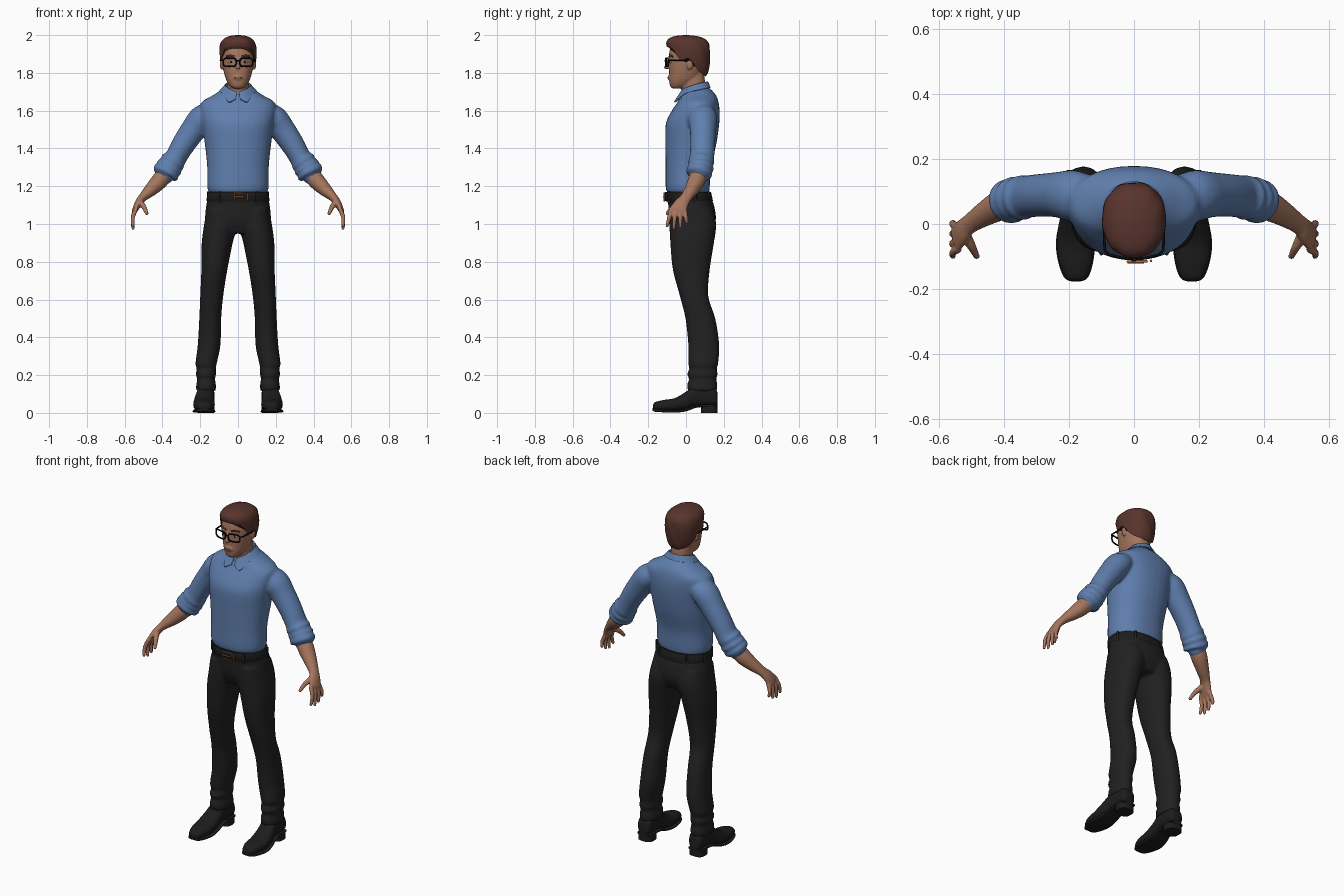
import bpy, bmesh, math
from mathutils import Vector, Matrix

cube = bpy.data.objects.get("Cube")
if cube:
    bpy.data.objects.remove(cube)


def material(name, *rgb):
    m = bpy.data.materials.new(name)
    m.use_nodes = True
    m.diffuse_color = (*rgb, 1)
    m.node_tree.nodes["Principled BSDF"].inputs["Base Color"].default_value = (*rgb, 1)
    return m


BLUE = material("shirt blue", .115, .21, .42)
SKIN = material("skin", .38, .18, .11)
HAIR = material("hair brown", .1, .034, .026)
CLOTH = material("trouser black", .015, .015, .015)
LEATHER = material("leather black", .012, .012, .012)
COPPER = material("buckle copper", .45, .16, .07)
FRAME = material("frame black", .004, .004, .004)
WHITE = material("eye white", .6, .55, .5)
LIP = material("lip", .27, .1, .07)


def finish(obj, mat, mirror=False, voxel=0, thick=0):
    """Apply modifiers, colour and shading."""
    bpy.context.collection.objects.link(obj)
    obj.data.materials.append(mat)
    if thick:
        obj.modifiers.new("thickness", 'SOLIDIFY').thickness = thick
    if mirror:
        obj.modifiers.new("mirror", 'MIRROR').use_mirror_merge = False
    if voxel:
        r = obj.modifiers.new("blend", 'REMESH')
        r.mode, r.voxel_size = 'VOXEL', voxel
        s = obj.modifiers.new("relax", 'SMOOTH')
        s.factor, s.iterations = .5, 5
    bpy.ops.object.select_all(action='DESELECT')
    obj.select_set(True)
    bpy.context.view_layer.objects.active = obj
    bpy.ops.object.convert(target='MESH')
    bpy.ops.object.shade_smooth_by_angle(angle=math.radians(50))


def solid(name, bm, mat, **kw):
    bmesh.ops.recalc_face_normals(bm, faces=bm.faces)
    me = bpy.data.meshes.new(name)
    bm.to_mesh(me)
    bm.free()
    finish(bpy.data.objects.new(name, me), mat, **kw)


def wire(name, loops, radius, mat, mirror=False):
    """Round wires through points; each loop is (points, cyclic)."""
    cu = bpy.data.curves.new(name, 'CURVE')
    cu.dimensions, cu.bevel_depth, cu.bevel_resolution = '3D', radius, 2
    cu.use_fill_caps = True
    for pts, cyclic in loops:
        sp = cu.splines.new('POLY')
        sp.points.add(len(pts) - 1)
        for p, co in zip(sp.points, pts):
            p.co = (*co, 1)
        sp.use_cyclic_u = cyclic
    finish(bpy.data.objects.new(name, cu), mat, mirror=mirror)


def spline(rows, n=5):
    """Smooth curve through rows of numbers."""
    out = []
    for i in range(len(rows) - 1):
        a, b, c, d = (rows[max(0, min(len(rows) - 1, i + k))] for k in (-1, 0, 1, 2))
        for j in range(n):
            t = j / n
            out.append([q + t / 2 * (r - p + t * (2*p - 5*q + 4*r - s + t * (3*(q - r) + s - p)))
                        for p, q, r, s in zip(a, b, c, d)])
    return out + [list(rows[-1])]


def skin(bm, rings, closed=True):
    vs = [[bm.verts.new(p) for p in ring] for ring in rings]
    n = len(vs[0])
    for a, b in zip(vs, vs[1:]):
        for i in range(n if closed else n - 1):
            j = (i + 1) % n
            bm.faces.new((a[i], a[j], b[j], b[i]))
    if closed:
        bm.faces.new(vs[0])
        bm.faces.new(vs[-1])


def point(t, cx, rx, lo, hi, power):
    s, c = math.sin(t), math.cos(t)
    f = lambda v: math.copysign(abs(v) ** (2 / power), v)
    return cx + rx * f(s), (lo + hi) / 2 - (hi - lo) / 2 * f(c)


def body(bm, rows, power=2.2, along='z', n=32, steps=5):
    """Loft of rows (position, centre x, half width, low, high) along z or y."""
    rings = []
    for pos, *shape in spline(rows, steps):
        ring = [point(2 * math.pi * k / n, *shape, power) for k in range(n)]
        rings.append([(x, d, pos) if along == 'z' else (x, pos, d) for x, d in ring])
    skin(bm, rings)


def limb(bm, rows, side=(0, 1, 0), n=20):
    """Round-ended tube through rows (x, y, z, radius, radius along side)."""
    rows = spline(rows)
    c = [Vector(r[:3]) for r in rows]
    rings = []
    for i, r in enumerate(rows):
        t = (c[min(i + 1, len(c) - 1)] - c[max(i - 1, 0)]).normalized()
        u = t.cross(Vector(side)).normalized()
        v = u.cross(t)
        circle = lambda o, k: [o + k * (r[3] * math.cos(a) * u + r[4] * math.sin(a) * v)
                               for a in (2 * math.pi * j / n for j in range(n))]
        ends = [(.85, .5), (.45, .85)]
        if i == 0:
            rings += [circle(c[i] - t * r[3] * h, k) for k, h in reversed(ends[::-1])][:2]
        rings.append(circle(c[i], 1))
        if i == len(rows) - 1:
            rings += [circle(c[i] + t * r[3] * h, k) for k, h in ends]
    if len(rings) > 2:
        rings[0], rings[1] = rings[1], rings[0]
    skin(bm, rings)


def ball(bm, loc, size):
    bmesh.ops.create_uvsphere(bm, u_segments=20, v_segments=12, radius=1,
                              matrix=Matrix.Translation(loc) @ Matrix.Diagonal((*size, 1)))


# Shirt: torso and rolled sleeves blended together
bm = bmesh.new()
body(bm, [(1.165, 0, .153, -.1, .122), (1.2, 0, .163, -.108, .126), (1.3, 0, .163, -.108, .132),
          (1.42, 0, .175, -.109, .16), (1.53, 0, .19, -.107, .176), (1.6, 0, .2, -.075, .178),
          (1.645, 0, .193, -.045, .172), (1.68, 0, .135, -.03, .16), (1.71, 0, .09, -.012, .135),
          (1.73, 0, .066, 0, .11)])
limb(bm, [(.12, .085, 1.59, .05, .06), (.185, .087, 1.563, .07, .078), (.235, .09, 1.5, .068, .07),
          (.29, .088, 1.42, .062, .066), (.33, .084, 1.35, .058, .066), (.345, .081, 1.328, .069, .07),
          (.353, .08, 1.315, .062, .064), (.364, .077, 1.298, .073, .071), (.37, .075, 1.288, .064, .064),
          (.379, .071, 1.275, .073, .07), (.388, .068, 1.26, .068, .066), (.39, .067, 1.256, .05, .05)])
solid("shirt", bm, BLUE, mirror=True, voxel=.008)

# Folded collar with two points, open at the front
bm = bmesh.new()
strip = []
for k in range(25):
    t = .1 + (math.pi - .1) * k / 24
    w = math.exp(-(t - .5) ** 2 / .08)
    top = 1.695 + .06 * math.sin(t / 2)
    ring = lambda rx, ry, z: (rx * math.sin(t), .043 - ry * math.cos(t), z)
    strip.append([ring(.064, .068, top - .03), ring(.068, .073, top),
                  ring(.098 + .006 * w, .088 + .032 * w, top - .032 - .032 * w)])
skin(bm, strip, closed=False)
solid("collar", bm, BLUE, mirror=True, thick=.006)

# Trousers: seat and legs with creased hems
bm = bmesh.new()
body(bm, [(.95, 0, .15, -.06, .13), (1.02, 0, .174, -.088, .158), (1.1, 0, .168, -.094, .148),
          (1.15, 0, .157, -.1, .126)])
body(bm, [(1.08, .085, .08, -.085, .14), (1.0, .091, .088, -.088, .16), (.9, .11, .082, -.083, .148),
          (.76, .125, .069, -.07, .126), (.62, .139, .061, -.033, .118), (.5, .147, .058, -.003, .155),
          (.36, .153, .06, .012, .176), (.26, .169, .056, .012, .17), (.235, .167, .05, .018, .163),
          (.205, .17, .054, .006, .168), (.18, .169, .047, .016, .161), (.15, .169, .052, .006, .166),
          (.115, .17, .052, .01, .164)])
solid("trousers", bm, CLOTH, mirror=True, voxel=.008)

# Belt, its loops and the buckle
bm = bmesh.new()
body(bm, [(1.12, 0, .162, -.102, .138), (1.124, 0, .166, -.108, .142), (1.166, 0, .163, -.111, .133),
          (1.17, 0, .158, -.106, .129)], steps=2)
solid("belt", bm, LEATHER)
rect = [(.01 + .03 * a, -.115, 1.143 + .021 * b) for a, b in ((-1, -1), (1, -1), (1, 1), (-1, 1))]
wire("buckle", [(rect, True), ([(-.02, -.118, 1.143), (.03, -.118, 1.143)], False),
                ([(.052, -.113, 1.122), (.052, -.113, 1.164)], False)], .004, COPPER)
wire("belt_loops", [([(x, y, 1.115), (x, y, 1.172)], False)
                    for x, y in ((.1, -.09), (.158, .05), (.09, .12))], .007, CLOTH, mirror=True)

# Shoes: upper and sole lofted heel to toe, with a block heel
bm = bmesh.new()
body(bm, [(-.175, .178, .014, .018, .04), (-.165, .178, .032, .013, .056), (-.12, .179, .05, .01, .068),
          (-.06, .18, .057, .008, .078), (0, .178, .053, .015, .112), (.04, .173, .047, .03, .145),
          (.1, .17, .045, .035, .155), (.15, .17, .042, .035, .14), (.166, .17, .03, .04, .11)],
     power=2.4, along='y')
solid("shoes", bm, LEATHER, mirror=True)
bm = bmesh.new()
body(bm, [(-.177, .178, .012, .012, .026), (-.165, .178, .036, .006, .022), (-.12, .179, .053, .003, .018),
          (-.06, .18, .06, .001, .016), (0, .178, .053, .008, .024), (.06, .172, .046, .028, .042),
          (.15, .17, .044, .033, .046), (.166, .17, .034, .033, .046)], power=4, along='y')
body(bm, [(z, .17, .045, .08, .166) for z in (0, .045)], power=3, steps=1)
solid("soles", bm, LEATHER, mirror=True)

# Forearms and hands
bm = bmesh.new()
limb(bm, [(.355, .08, 1.31, .04, .04), (.41, .058, 1.235, .045, .046), (.46, .03, 1.183, .036, .038),
          (.505, 0, 1.14, .023, .031), (.527, -.022, 1.11, .02, .038), (.545, -.042, 1.075, .015, .045)])
for i, drop in enumerate((0, .014, .006, -.016)):
    y = -.078 + .024 * i
    tip = -.1 + .035 * i
    limb(bm, [(.54, y, 1.08, .012, .012), (.557, (y + tip) / 2, 1.035, .0115, .0115),
              (.556, tip, .99 - drop, .009, .009)], n=12)
limb(bm, [(.52, -.03, 1.115, .018, .02), (.498, -.07, 1.09, .014, .014), (.483, -.1, 1.055, .01, .01)], n=12)
solid("forearms_and_hands", bm, SKIN, mirror=True, voxel=.005)

# Head: skull, neck, nose and ears
bm = bmesh.new()
body(bm, [(1.718, 0, .025, -.074, -.03), (1.73, 0, .042, -.084, .02), (1.76, 0, .061, -.089, .06),
          (1.8, 0, .074, -.089, .085), (1.85, 0, .084, -.09, .105), (1.9, 0, .086, -.09, .11),
          (1.95, 0, .075, -.075, .1), (1.98, 0, .04, -.04, .06)], power=2.3)
body(bm, [(1.62, 0, .062, -.02, .11), (1.7, 0, .058, -.022, .1), (1.76, 0, .057, -.025, .1),
          (1.83, 0, .055, -.03, .09)])
limb(bm, [(0, -.088, 1.873, .008, .009), (0, -.1, 1.845, .009, .011), (0, -.106, 1.828, .011, .015)],
     side=(1, 0, 0), n=12)
ball(bm, (.087, .02, 1.848), (.01, .018, .032))
ball(bm, (0, -.085, 1.775), (.026, .012, .016))
solid("head", bm, SKIN, mirror=True, voxel=.005)

# Hair: cap whose lower edge follows the hairline from forehead to nape
profile = spline([(1.77, .062, -.08, .095), (1.8, .08, -.09, .116), (1.86, .094, -.095, .126),
                  (1.92, .098, -.097, .127), (1.96, .091, -.104, .119), (1.985, .068, -.086, .09),
                  (1.997, .035, -.045, .045), (2.0, .004, .0, .006)])
edge = [v[0] for v in spline([(z,) for z in (1.938, 1.935, 1.925, 1.868, 1.875, 1.82, 1.795, 1.785, 1.782)], 4)]
bm = bmesh.new()
rings = []
for k in range(21):
    ring = []
    for i in range(64):
        t = 2 * math.pi * i / 64
        low = edge[min(i, 64 - i)]
        z = low + (2.0 - low) * (1 - (1 - k / 20) ** 1.6)
        row = min(profile, key=lambda r: abs(r[0] - z))
        nxt = profile[min(profile.index(row) + 1, len(profile) - 1)]
        prv = profile[max(profile.index(row) - 1, 0)]
        a, b = (row, nxt) if z > row[0] else (prv, row)
        f = (z - a[0]) / (b[0] - a[0]) if b[0] > a[0] else 0
        rx, lo, hi = (p + (q - p) * f for p, q in zip(a[1:], b[1:]))
        x, y = point(t, 0, rx, lo, hi, 2.2)
        lock = 1 + .012 * math.sin(9 * t + 40 * z)
        ring.append((x * lock, y * lock, z))
    rings.append(ring)
skin(bm, rings)
solid("hair", bm, HAIR)

# Eyes, brows and mouth
for name, mat, loc, size in (("eyes", WHITE, (.037, -.077, 1.857), (.014, .009, .007)),
                             ("irises", FRAME, (.037, -.084, 1.857), (.006, .004, .006)),
                             ("lips", LIP, (0, -.095, 1.774), (.02, .004, .005))):
    bm = bmesh.new()
    ball(bm, loc, size)
    solid(name, bm, mat, mirror=loc[0] > 0)
wire("eyebrows", [([(.018, -.088, 1.886), (.042, -.084, 1.892), (.062, -.07, 1.886)], False)], .005, HAIR, True)

# Glasses: two rims, a bridge and temples reaching the ears
rim = []
for i in range(24):
    x, z = point(2 * math.pi * i / 24, .044, .034, 1.834, 1.878, 4)
    rim.append((x, -.106 + .25 * max(0, x - .03), z))
wire("glasses", [(rim, True), ([(0, -.11, 1.864), (.012, -.106, 1.864)], False),
                 ([(.078, -.094, 1.868), (.09, -.08, 1.868), (.093, .015, 1.868)], False)], .0042, FRAME, True)
